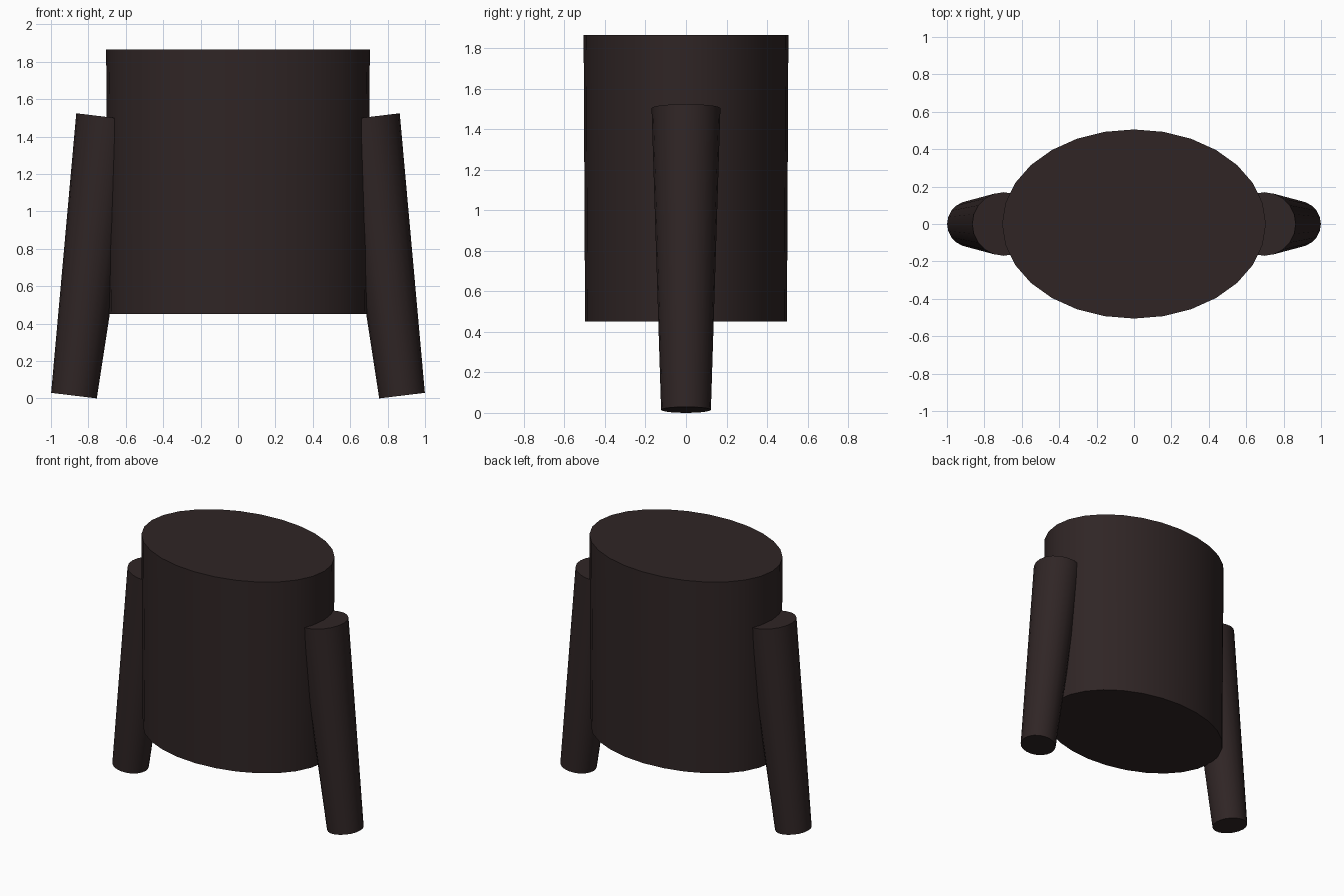
import bpy
import math
from mathutils import Vector

cube = bpy.data.objects.get("Cube")
if cube:
    bpy.data.objects.remove(cube, do_unlink=True)

# Single dark brown colour
COLOUR = (0.029, 0.0185, 0.0185, 1.0)
cloth = bpy.data.materials.new("dark_brown")
cloth.use_nodes = True
cloth.diffuse_color = COLOUR
cloth.node_tree.nodes["Principled BSDF"].inputs["Base Color"].default_value = COLOUR


def tapered_cylinder(name, bottom, top, r_bottom, r_top, sides, y_scale=1.0):
    """Capped cylinder running from bottom to top, smooth around its wall."""
    bottom, top = Vector(bottom), Vector(top)
    axis = top - bottom
    tilt = math.atan2(axis.x, axis.z)
    bpy.ops.mesh.primitive_cone_add(
        vertices=sides, radius1=r_bottom, radius2=r_top, depth=axis.length,
        location=(bottom + top) / 2, rotation=(0, tilt, 0))
    obj = bpy.context.object
    obj.name = name
    obj.scale.y = y_scale
    bpy.ops.object.transform_apply(location=False, rotation=False, scale=True)
    obj.data.materials.append(cloth)
    bpy.ops.object.shade_smooth_by_angle(angle=math.radians(40))
    return obj


# Oval torso, very slightly narrower at the bottom
tapered_cylinder("torso", (0, 0, 0.45), (0, 0, 1.865), 0.695, 0.705, 28, y_scale=0.717)

# Sleeves leaning outward, narrowing to the cuff
for side, name in ((1, "left_sleeve"), (-1, "right_sleeve")):
    tapered_cylinder(name, (side * 0.877, 0, 0.015), (side * 0.696, 0, 1.504),
                     0.123, 0.17, 20)
